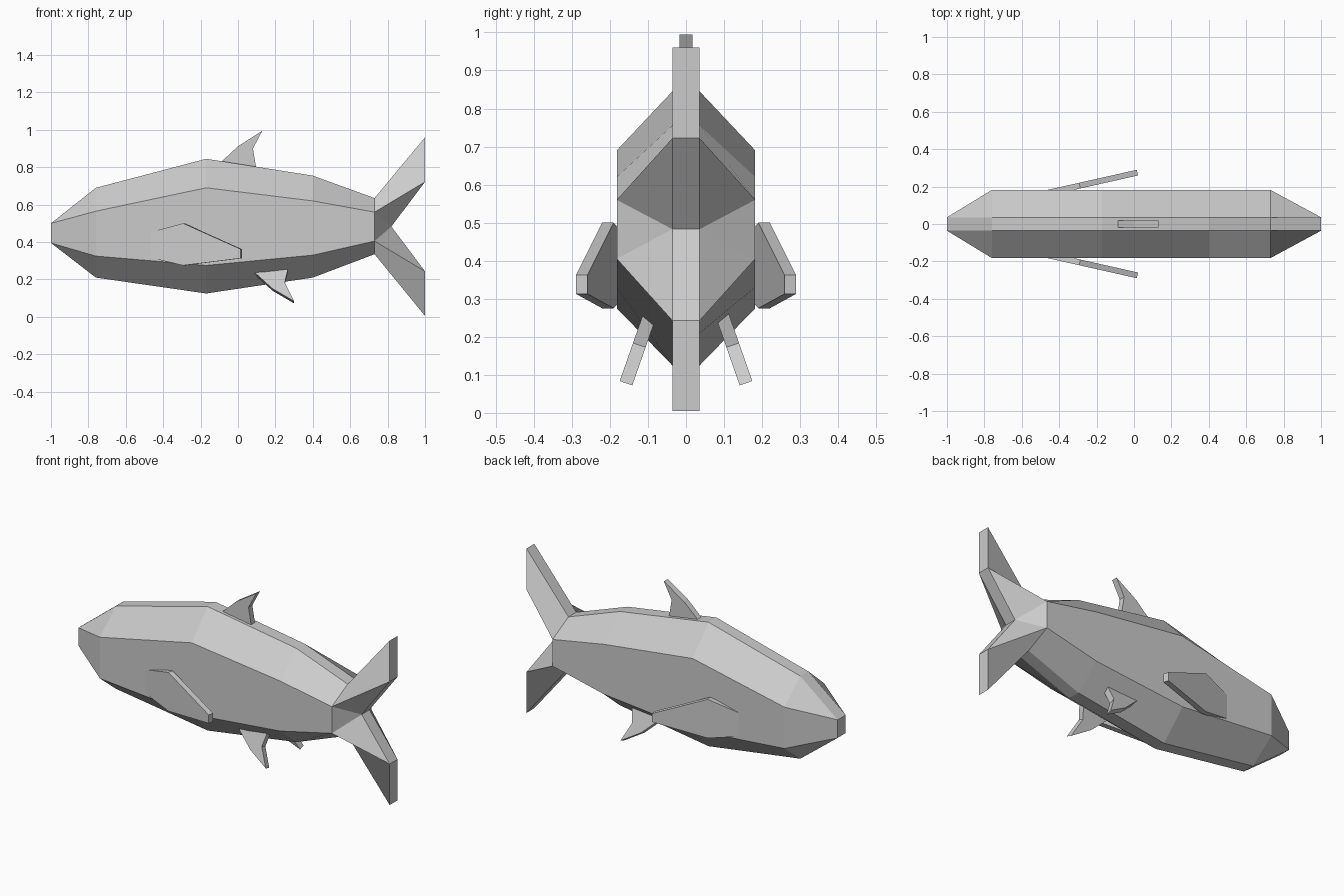
import bpy, bmesh
from mathutils import Vector

if "Cube" in bpy.data.objects:
    bpy.data.objects.remove(bpy.data.objects["Cube"])

grey = bpy.data.materials.new("plain grey")
grey.diffuse_color = (0.6, 0.6, 0.6, 1)
grey.use_nodes = True
grey.node_tree.nodes["Principled BSDF"].inputs["Base Color"].default_value = grey.diffuse_color

SIDE, EDGE = 0.182, 0.036   # half widths of the flanks and of the back/belly strips


def finish(name, bm):
    bmesh.ops.remove_doubles(bm, verts=bm.verts, dist=1e-5)
    bmesh.ops.recalc_face_normals(bm, faces=bm.faces)
    mesh = bpy.data.meshes.new(name)
    bm.to_mesh(mesh)
    bm.free()
    mesh.materials.append(grey)
    obj = bpy.data.objects.new(name, mesh)
    bpy.context.collection.objects.link(obj)
    return obj


# Body with forked tail: octagonal rings lofted from nose to tail root
# each station: x, back, upper flank, lower flank, belly
stations = [(-0.76, 0.69, 0.565, 0.325, 0.21),
            (-0.17, 0.845, 0.69, 0.275, 0.125),
            (0.40, 0.755, 0.62, 0.33, 0.21),
            (0.73, 0.635, 0.56, 0.405, 0.335)]
bm = bmesh.new()


def face(points):
    bm.faces.new([bm.verts.new(p) for p in points])


def ring(x, back, upper, lower, belly):
    half = [(EDGE, back), (SIDE, upper), (SIDE, lower), (EDGE, belly)]
    return [(x, y, z) for y, z in half] + [(x, -y, z) for y, z in reversed(half)]


rings = [ring(*s) for s in stations]
for a, b in zip(rings, rings[1:]):
    for i in range(8):
        j = (i + 1) % 8
        face([a[i], a[j], b[j], b[i]])

# Blunt nose
first = rings[0]
nose_top, nose_low = 0.5, 0.395
for s in (1, -1):
    t, l = (-1, s * EDGE, nose_top), (-1, s * EDGE, nose_low)
    back, upper, lower, belly = first[:4] if s == 1 else first[:3:-1]
    face([t, back, upper])
    face([t, upper, lower, l])
    face([l, lower, belly])
face([first[0], first[7], (-1, -EDGE, nose_top), (-1, EDGE, nose_top)])
face([first[3], first[4], (-1, -EDGE, nose_low), (-1, EDGE, nose_low)])
face([(-1, y, z) for y, z in ((EDGE, nose_top), (-EDGE, nose_top),
                              (-EDGE, nose_low), (EDGE, nose_low))])

# Two tail lobes that meet in a notch
root, notch = 0.73, 0.483
for spine, flank, tip, inner in ((0.635, 0.56, 0.96, 0.722), (0.335, 0.405, 0.005, 0.243)):
    for s in (1, -1):
        f, m = (root, s * SIDE, flank), (root, s * SIDE, notch)
        r, n = (root, s * EDGE, spine), (0.82, s * EDGE, notch)
        p, q = (1, s * EDGE, tip), (1, s * EDGE, inner)
        face([r, f, q, p])
        face([f, m, n])
        face([f, n, q])
    for (xa, za), (xb, zb) in (((root, spine), (1, tip)), ((1, tip), (1, inner)),
                               ((1, inner), (0.82, notch))):
        face([(xa, EDGE, za), (xa, -EDGE, za), (xb, -EDGE, zb), (xb, EDGE, zb)])
finish("body_and_tail", bm)


# Fin: side profile on the plane y = a + b*x + c*z, thickened both ways
def fin(name, profile, thick, a=0, b=0, c=0, side=1):
    bm = bmesh.new()
    n = Vector((-b, 1, -c)).normalized() * thick / 2
    mid = [Vector((x, a + b * x + c * z, z)) for x, z in profile]
    loops = []
    for k in (1, -1):
        pts = [p + n * k for p in mid]
        loops.append([bm.verts.new((p.x, side * p.y, p.z)) for p in pts])
        bm.faces.new(loops[-1])
    for i in range(len(mid)):
        j = (i + 1) % len(mid)
        bm.faces.new([loops[0][i], loops[0][j], loops[1][j], loops[1][i]])
    return finish(name, bm)


fin("back_fin", [(-0.13, 0.795), (-0.085, 0.833), (0, 0.912), (0.13, 0.995), (0.08, 0.9),
                 (0.1, 0.78)], 0.035)
for label, s in (("left", -1), ("right", 1)):
    fin(label + "_side_fin", [(-0.47, 0.452), (-0.29, 0.5), (0.018, 0.362), (0.018, 0.313),
                              (-0.29, 0.275), (-0.47, 0.317)], 0.031, a=0.2705, b=0.225, side=s)
    fin(label + "_belly_fin", [(0.045, 0.27), (0.08, 0.24), (0.185, 0.145), (0.3, 0.078),
                               (0.25, 0.178), (0.275, 0.285)], 0.035, a=0.185, c=-0.35, side=s)
